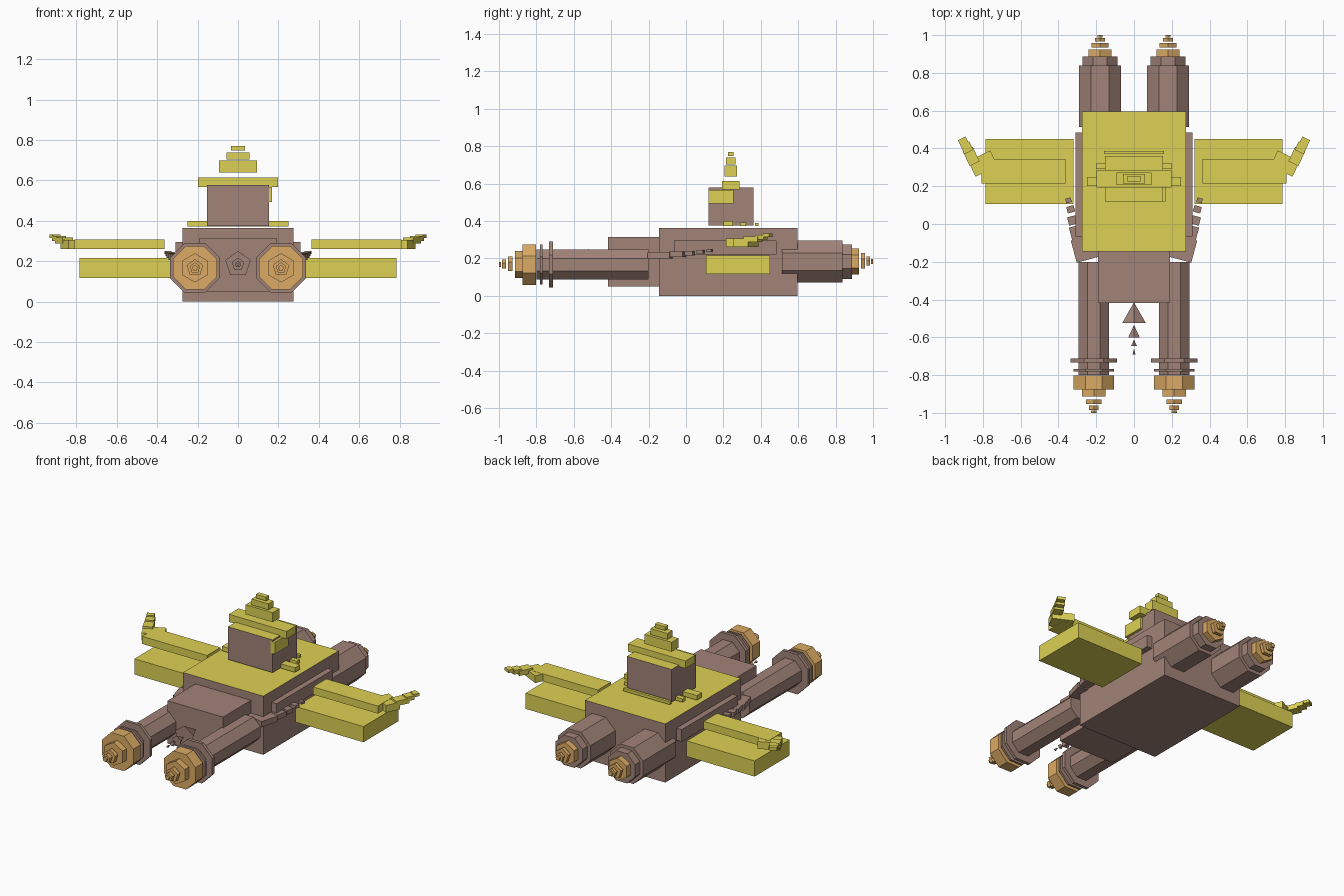
import bpy, bmesh, math
from mathutils import Matrix

if "Cube" in bpy.data.objects:
    bpy.data.objects.remove(bpy.data.objects["Cube"])


def mat(name, rgb):
    m = bpy.data.materials.new(name)
    m.diffuse_color = (*rgb, 1)
    m.use_nodes = True
    m.node_tree.nodes["Principled BSDF"].inputs["Base Color"].default_value = m.diffuse_color
    return m


BROWN = mat("brown", (0.36, 0.23, 0.19))
YELLOW = mat("yellow", (0.73, 0.64, 0.09))
ORANGE = mat("orange", (0.72, 0.41, 0.13))


def finish(name, bm, mats):
    bmesh.ops.recalc_face_normals(bm, faces=bm.faces)
    me = bpy.data.meshes.new(name)
    bm.to_mesh(me)
    bm.free()
    for m in mats:
        me.materials.append(m)
    ob = bpy.data.objects.new(name, me)
    bpy.context.collection.objects.link(ob)
    return ob


def box(name, x, y, z, m, top=None):
    """Box from (min, max) ranges, optionally with a differently coloured top."""
    bm = bmesh.new()
    bmesh.ops.create_cube(bm, size=1)
    for v in bm.verts:
        v.co = [(a + b) / 2 + c * (b - a) for c, (a, b) in zip(v.co, (x, y, z))]
    bm.normal_update()
    if top:
        for f in bm.faces:
            f.material_index = int(f.normal.z > 0.9)
    return finish(name, bm, [m, top] if top else [m])


def turned_box(name, centre, size, angle, m):
    """Box rotated about z (degrees)."""
    ob = box(name, *[(-s / 2, s / 2) for s in size], m)
    ob.data.transform(Matrix.Translation(centre) @ Matrix.Rotation(math.radians(angle), 4, 'Z'))
    return ob


def prism(name, x, z, y0, y1, r0, r1, sides, m, flat=False):
    """Prism or cone along y; flat=True puts an edge, not a corner, on top."""
    bm = bmesh.new()
    k = 1 / math.cos(math.pi / sides) if flat else 1
    turn = math.pi / sides if flat else 0
    mtx = (Matrix.Translation((x, (y0 + y1) / 2, z)) @ Matrix.Rotation(-math.pi / 2, 4, 'X')
           @ Matrix.Rotation(turn + (0 if flat else math.pi), 4, 'Z'))
    bmesh.ops.create_cone(bm, cap_ends=True, segments=sides, radius1=r0 * k, radius2=r1 * k,
                          depth=abs(y1 - y0), matrix=mtx)
    bmesh.ops.remove_doubles(bm, verts=bm.verts, dist=1e-5)
    return finish(name, bm, [m])


# Hull, nose block and turret
box("hull", (-.275, .275), (-.145, .595), (0, .363), BROWN, YELLOW)
box("nose_block", (-.19, .19), (-.418, -.145), (.05, .315), BROWN)
box("turret", (-.153, .153), (.12, .36), (.375, .578), BROWN, YELLOW)
box("turret_side_box", (.14, .168), (.12, .255), (.493, .567), YELLOW)

# Strips under the turret and stacked crest above it
for i, (w, y0, y1, z1) in enumerate([(.25, .2, .25, .4), (.2, .29, .32, .393), (.16, .37, .387, .39)]):
    box(f"turret_base_strip_{i}", (-w, w), (y0, y1), (.372, z1), YELLOW)
for i, (w, d, z0, z1) in enumerate([(.198, .047, .568, .615), (.093, .033, .638, .697),
                                    (.058, .025, .702, .739), (.035, .015, .747, .77)]):
    box(f"crest_{i}", (-w, w), (.24 - d, .24 + d), (z0, z1), YELLOW)

# Nose cones, flaring forward and shrinking
for i, (y0, y1, r) in enumerate([(-.415, -.525, .066), (-.535, -.6, .032),
                                 (-.612, -.645, .016), (-.66, -.69, .008)]):
    prism(f"nose_cone_{i}", 0, .185, y1, y0, r, 0, 5, BROWN)

# Guns: (y0, y1, radius, sides, colour)
FRONT_GUN = [(-.8, -.2, .081, 8, BROWN), (-.732, -.712, .123, 8, BROWN), (-.78, -.767, .107, 8, BROWN),
             (-.875, -.802, .108, 8, ORANGE), (-.914, -.875, .072, 6, ORANGE),
             (-.953, -.928, .043, 5, ORANGE), (-.985, -.962, .027, 5, ORANGE), (-1, -.988, .015, 5, ORANGE)]
REAR_GUN = [(.513, .838, .112, 8, BROWN), (.838, .888, .092, 8, BROWN),
            (.885, .925, .07, 6, ORANGE), (.935, .957, .046, 5, ORANGE),
            (.966, .984, .027, 5, ORANGE), (.988, 1, .015, 5, ORANGE)]
for label, x, z, parts in (("front_gun", .213, .167, FRONT_GUN), ("rear_gun", .18, .183, REAR_GUN)):
    for s, side in ((-1, "left"), (1, "right")):
        for i, (y0, y1, r, n, m) in enumerate(parts):
            prism(f"{label}_{side}_{i}", s * x, z, y0, y1, r, r, n, m, flat=n == 8)

# Paired side parts
FIN = [(-.256, -.13, .218, .13, .12, .035), (-.297, -.043, .222, .08, .07, .03),
       (-.322, .02, .228, .055, .045, .025), (-.335, .078, .236, .04, .035, .02),
       (-.347, .125, .243, .03, .025, .015)]
TIP = [(-.8, .32, .283, .13, .09, .045), (-.862, .358, .302, .058, .085, .03),
       (-.885, .403, .313, .052, .05, .025), (-.905, .438, .324, .045, .034, .018)]
for s, side in ((-1, "left"), (1, "right")):
    def span(a, b):
        return tuple(sorted((s * a, s * b)))
    box(f"side_rail_{side}", span(.27, .31), (-.065, .485), (.22, .295), BROWN)
    box(f"wing_{side}", span(.32, .785), (.107, .45), (.118, .215), YELLOW)
    box(f"wing_flap_{side}", span(.363, .808), (.215, .345), (.26, .307), YELLOW)
    for label, chain, ang, m in (("side_fin", FIN, 15, BROWN), ("wing_tip", TIP, 26, YELLOW)):
        for i, (x, y, z, w, l, h) in enumerate(chain):
            turned_box(f"{label}_{side}_{i}", (-s * x, y, z), (w, l, h), -s * ang, m)
